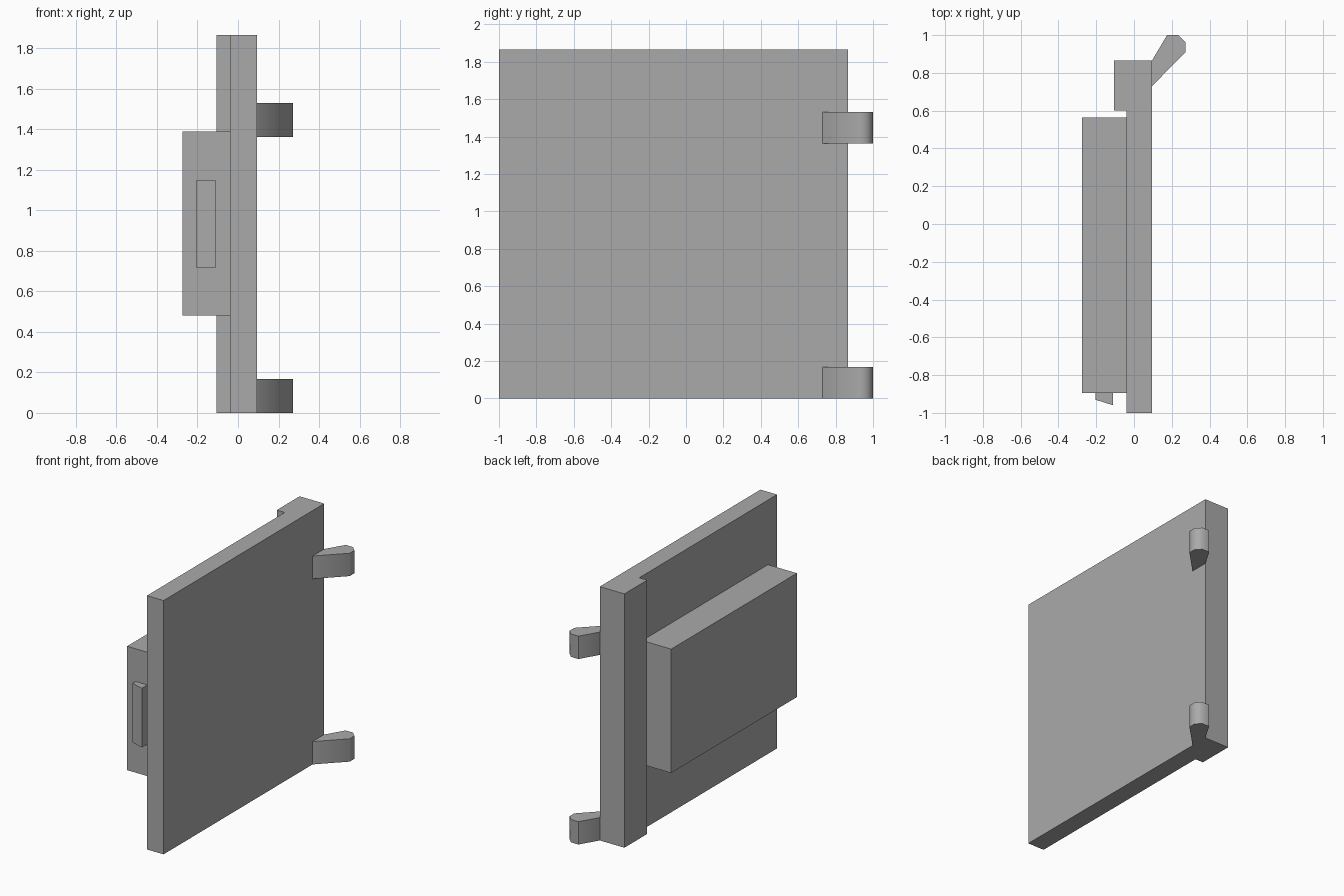
import bpy
import bmesh
from math import radians

cube = bpy.data.objects.get("Cube")
if cube:
    bpy.data.objects.remove(cube, do_unlink=True)

grey = bpy.data.materials.new("plain grey")
grey.use_nodes = True
colour = (0.4, 0.4, 0.4, 1)
grey.diffuse_color = colour
grey.node_tree.nodes["Principled BSDF"].inputs["Base Color"].default_value = colour


def prism(name, outline, bottom, top, smooth=False):
    """Extrude a plan outline (x, y) upward from bottom to top."""
    bm = bmesh.new()
    base = bm.faces.new([bm.verts.new((x, y, bottom)) for x, y in outline])
    grown = bmesh.ops.extrude_face_region(bm, geom=[base], use_keep_orig=True)
    moved = [v for v in grown["geom"] if isinstance(v, bmesh.types.BMVert)]
    bmesh.ops.translate(bm, verts=moved, vec=(0, 0, top - bottom))
    bmesh.ops.recalc_face_normals(bm, faces=bm.faces)
    mesh = bpy.data.meshes.new(name)
    bm.to_mesh(mesh)
    bm.free()
    mesh.materials.append(grey)
    obj = bpy.data.objects.new(name, mesh)
    bpy.context.collection.objects.link(obj)
    if smooth:
        bpy.ops.object.select_all(action="DESELECT")
        obj.select_set(True)
        bpy.context.view_layer.objects.active = obj
        bpy.ops.object.shade_smooth_by_angle(angle=radians(50))
    return obj


# Door panel with its thicker hinge-side flange
prism("door_panel", [(-0.04, -1), (0.095, -1), (0.095, 0.865), (-0.105, 0.865),
                     (-0.105, 0.6), (-0.04, 0.6)], 0, 1.865)

# Raised box on the left-hand face
prism("raised_box", [(-0.275, -0.895), (-0.04, -0.895),
                     (-0.04, 0.565), (-0.275, 0.565)], 0.48, 1.39)

# Wedge-shaped pull on the front of the box
prism("wedge_handle", [(-0.205, -0.895), (-0.205, -0.93),
                       (-0.11, -0.96), (-0.11, -0.895)], 0.715, 1.15)

# Two angled hinge arms with rounded tips
arm = [(0.095, 0.73), (0.272, 0.908), (0.272, 0.963),
       (0.235, 1), (0.175, 1), (0.095, 0.865)]
for name, z in (("lower_hinge", 0), ("upper_hinge", 1.363)):
    prism(name, arm, z, z + 0.168, smooth=True)
